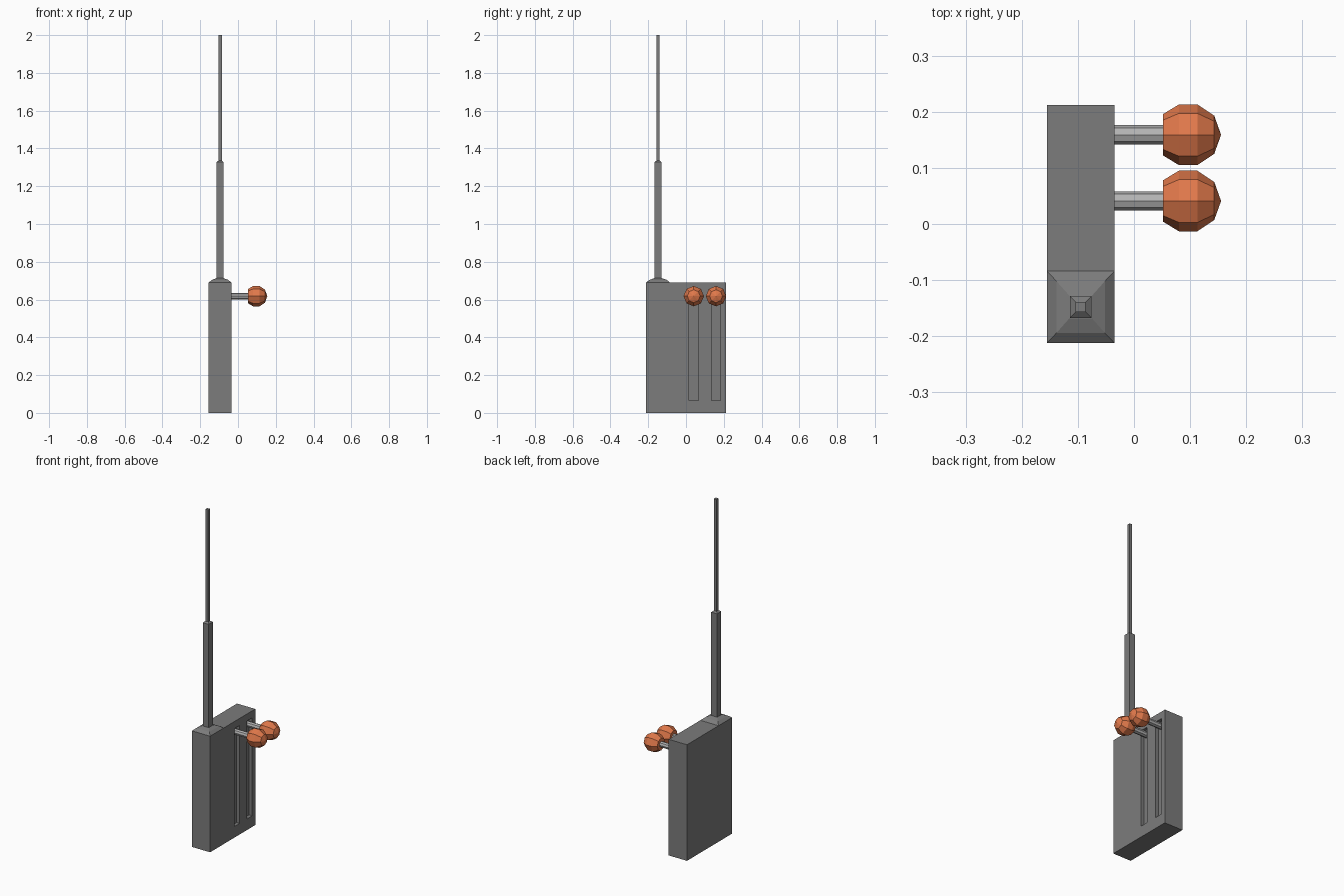
import bpy, bmesh
from math import cos, sin, pi

if "Cube" in bpy.data.objects:
    bpy.data.objects.remove(bpy.data.objects["Cube"])


def material(name, rgb):
    m = bpy.data.materials.new(name)
    m.diffuse_color = (*rgb, 1)
    m.use_nodes = True
    m.node_tree.nodes["Principled BSDF"].inputs["Base Color"].default_value = m.diffuse_color
    return m


ORANGE = material("orange", (0.75, 0.19, 0.07))
DARK = material("dark_grey", (0.2, 0.2, 0.2))
LIGHT = material("light_grey", (0.45, 0.45, 0.45))


def finish(bm, name, mat):
    bmesh.ops.remove_doubles(bm, verts=bm.verts, dist=1e-5)
    bmesh.ops.recalc_face_normals(bm, faces=bm.faces)
    me = bpy.data.meshes.new(name)
    bm.to_mesh(me)
    bm.free()
    ob = bpy.data.objects.new(name, me)
    bpy.context.collection.objects.link(ob)
    me.materials.append(mat)
    return ob


def loft(name, rings, mat):
    """Skin a list of equal-length point rings and cap both ends."""
    bm = bmesh.new()
    loops = [[bm.verts.new(p) for p in ring] for ring in rings]
    n = len(loops[0])
    for a, b in zip(loops, loops[1:]):
        for i in range(n):
            j = (i + 1) % n
            bm.faces.new((a[i], a[j], b[j], b[i]))
    bm.faces.new(loops[0])
    bm.faces.new(loops[-1])
    bmesh.ops.dissolve_degenerate(bm, edges=bm.edges, dist=1e-5)
    return finish(bm, name, mat)


def rect(x, y, z, hx, hy):
    return [(x + sx * hx, y + sy * hy, z)
            for sx, sy in ((-1, -1), (1, -1), (1, 1), (-1, 1))]


def box(name, lo, hi, mat):
    cx, cy = (lo[0] + hi[0]) / 2, (lo[1] + hi[1]) / 2
    hx, hy = (hi[0] - lo[0]) / 2, (hi[1] - lo[1]) / 2
    return loft(name, [rect(cx, cy, z, hx, hy) for z in (lo[2], hi[2])], mat)


def turned_x(name, y, z, profile, mat, sides=8):
    """Low-poly turned part around an axis parallel to x."""
    return loft(name, [[(x, y + r * cos(2 * pi * i / sides),
                         z + r * sin(2 * pi * i / sides))
                        for i in range(sides)] for x, r in profile], mat)


# Case
FACE_X = -0.035
case = box("case", (-0.155, -0.212, 0), (FACE_X, 0.212, 0.69), DARK)

# Two levers, each with a recessed slot, stick and knob
LEVER_Z = 0.618
for side, y in (("near", 0.041), ("far", 0.159)):
    cutter = box("slot_cutter_" + side, (FACE_X - 0.02, y - 0.024, 0.066),
                 (FACE_X + 0.02, y + 0.024, 0.648), DARK)
    cutter.hide_render = True
    cutter.hide_viewport = True
    cut = case.modifiers.new("slot_" + side, 'BOOLEAN')
    cut.operation = 'DIFFERENCE'
    cut.solver = 'EXACT'
    cut.object = cutter
    turned_x("lever_stick_" + side, y, LEVER_Z,
             [(FACE_X - 0.02, 0.017), (0.06, 0.017)], LIGHT)
    turned_x("lever_knob_" + side, y, LEVER_Z,
             [(0.052, 0.037), (0.08, 0.054), (0.113, 0.054),
              (0.143, 0.034), (0.155, 0.0005)], ORANGE)

# Antenna: sloped foot, thick lower rod, thin upper rod
AX, AY = -0.095, -0.148
loft("antenna_foot", [rect(AX, AY, z, hx, hy) for z, hx, hy in
                      ((0.69, 0.06, 0.064), (0.704, 0.043, 0.046),
                       (0.713, 0.02, 0.02))], DARK)
loft("antenna_rod", [rect(AX, AY, z, h, h) for z, h in
                     ((0.71, 0.0195), (1.327, 0.0195), (1.335, 0.009),
                      (2.0, 0.009))], DARK)
